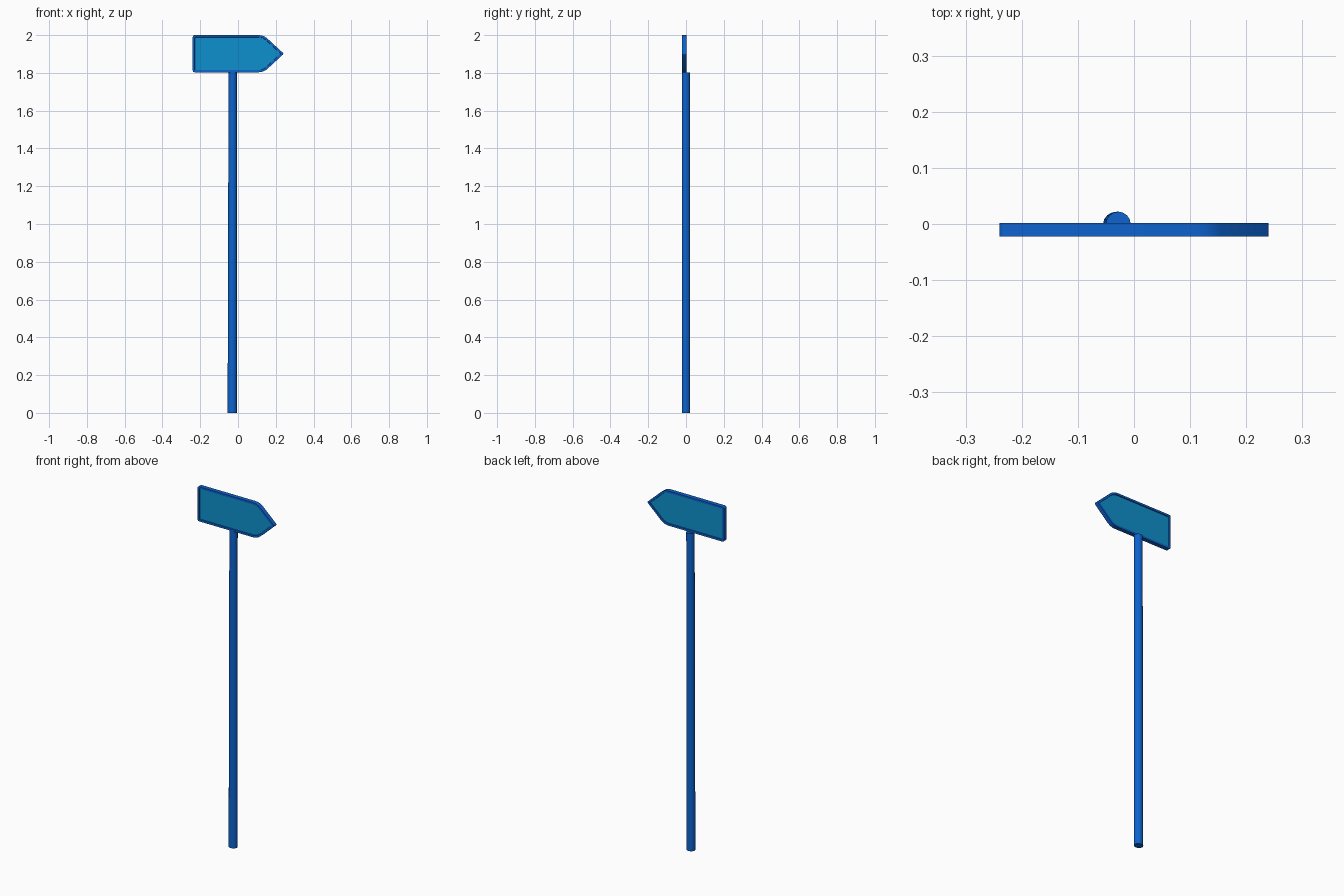
import bpy, bmesh
from mathutils import Vector

if "Cube" in bpy.data.objects:
    bpy.data.objects.remove(bpy.data.objects["Cube"])


def material(name, rgb):
    m = bpy.data.materials.new(name)
    m.diffuse_color = (*rgb, 1)
    m.use_nodes = True
    m.node_tree.nodes["Principled BSDF"].inputs["Base Color"].default_value = m.diffuse_color
    return m


frame_blue = material("deep blue", (0.004, 0.125, 0.62))
panel_blue = material("light blue", (0.0045, 0.28, 0.61))


def finish(bm, name, mats, angle=0.6):
    bmesh.ops.recalc_face_normals(bm, faces=bm.faces)
    me = bpy.data.meshes.new(name)
    bm.to_mesh(me)
    bm.free()
    ob = bpy.data.objects.new(name, me)
    bpy.context.collection.objects.link(ob)
    for m in mats:
        me.materials.append(m)
    bpy.ops.object.select_all(action='DESELECT')
    ob.select_set(True)
    bpy.context.view_layer.objects.active = ob
    bpy.ops.object.shade_smooth_by_angle(angle=angle)
    return ob


def rounded(corners, steps=4):
    """Outline with each (x, z, radius) corner replaced by a small curve."""
    pts = []
    for i, (x, z, r) in enumerate(corners):
        c = Vector((x, z))
        a = Vector(corners[i - 1][:2])
        b = Vector(corners[(i + 1) % len(corners)][:2])
        p, q = c + (a - c).normalized() * r, c + (b - c).normalized() * r
        for k in range(steps + 1):
            t = k / steps
            pts.append(p * (1 - t) ** 2 + c * 2 * t * (1 - t) + q * t * t)
    return pts


# Post: round pole, very slightly slimmer towards the top
bm = bmesh.new()
bmesh.ops.create_cone(bm, cap_ends=True, segments=16, radius1=1, radius2=1, depth=1)
for v in bm.verts:
    top = v.co.z > 0
    v.co = Vector((v.co.x * (0.022 if top else 0.0245) - (0.028 if top else 0.0305),
                   v.co.y * 0.022, 1.803 if top else 0))
finish(bm, "post", [frame_blue])

# Arrow-shaped sign board with raised rim
outline = rounded([(-0.24, 1.803, 0.012), (0.136, 1.803, 0.028), (0.243, 1.9015, 0.008),
                   (0.136, 2.0, 0.028), (-0.24, 2.0, 0.012)])
bm = bmesh.new()
front = bm.faces.new([bm.verts.new((p.x, -0.022, p.y)) for p in outline])
ext = bmesh.ops.extrude_face_region(bm, geom=[front], use_keep_orig=True)
for g in ext["geom"]:
    if isinstance(g, bmesh.types.BMVert):
        g.co.y = 0.002
bmesh.ops.recalc_face_normals(bm, faces=bm.faces)
# Recessed lighter panels on the front and the back
panels = [f for f in bm.faces if abs(f.normal.y) > 0.9]
bmesh.ops.inset_individual(bm, faces=panels, thickness=0.011, use_even_offset=True)
bmesh.ops.inset_individual(bm, faces=panels, thickness=0.001, depth=-0.005,
                           use_even_offset=True)
for f in panels:
    f.material_index = 1
finish(bm, "sign_board", [frame_blue, panel_blue])
